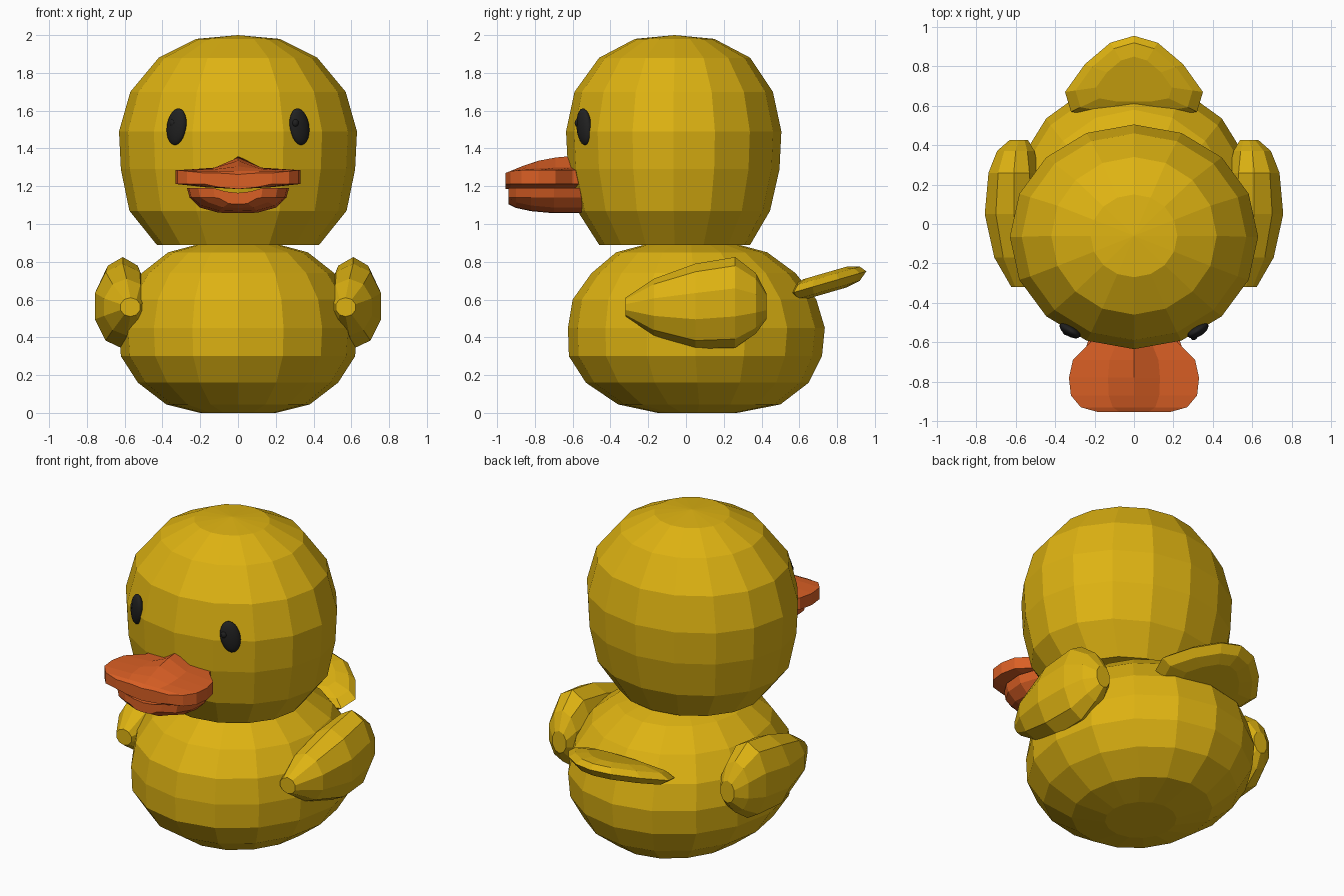
import bpy
import bmesh
from math import cos, sin, pi, radians

cube = bpy.data.objects.get("Cube")
if cube:
    bpy.data.objects.remove(cube, do_unlink=True)


def material(name, rgb):
    m = bpy.data.materials.new(name)
    m.use_nodes = True
    m.diffuse_color = (*rgb, 1)
    bsdf = next(n for n in m.node_tree.nodes if n.type == 'BSDF_PRINCIPLED')
    bsdf.inputs["Base Color"].default_value = (*rgb, 1)
    return m


yellow = material("duck_yellow", (0.73, 0.45, 0.006))
orange = material("beak_orange", (0.70, 0.115, 0.018))
black = material("eye_black", (0.015, 0.015, 0.015))


def loft(name, rings, mat):
    """Skin equal-length closed rings of points and cap both ends."""
    bm = bmesh.new()
    loops = [[bm.verts.new(p) for p in ring] for ring in rings]
    n = len(loops[0])
    for a, b in zip(loops, loops[1:]):
        for i in range(n):
            j = (i + 1) % n
            bm.faces.new((a[i], a[j], b[j], b[i]))
    bm.faces.new(loops[0])
    bm.faces.new(loops[-1])
    bmesh.ops.remove_doubles(bm, verts=bm.verts[:], dist=0.0005)
    bmesh.ops.recalc_face_normals(bm, faces=bm.faces[:])
    mesh = bpy.data.meshes.new(name)
    bm.to_mesh(mesh)
    bm.free()
    mesh.materials.append(mat)
    obj = bpy.data.objects.new(name, mesh)
    bpy.context.collection.objects.link(obj)
    return obj


def circle(n, phase=0.0):
    return [(cos(2 * pi * i / n + phase), sin(2 * pi * i / n + phase)) for i in range(n)]


def stacked(name, levels, mat):
    """Levels are (z, x radius, y centre, y radius)."""
    return loft(name, [[(rx * c, cy + ry * s, z) for c, s in circle(16)]
                       for z, rx, cy, ry in levels], mat)


# Body and head
stacked("body", [
    (0, .20, .06, .21), (.045, .38, .07, .43), (.16, .53, .06, .59),
    (.30, .62, .05, .67), (.45, .63, .055, .68), (.60, .60, .045, .645),
    (.74, .51, .04, .54), (.85, .37, .03, .40), (.89, .22, .03, .25)], yellow)
stacked("head", [
    (.89, .43, -.06, .40), (1.07, .575, -.065, .51), (1.29, .62, -.065, .56),
    (1.49, .63, -.065, .57), (1.70, .57, -.065, .525), (1.88, .42, -.06, .40),
    (1.98, .22, -.06, .21), (2.0, 0, -.06, 0)], yellow)

# Wings: plump paddles, narrow at the front
wing_sections = [
    (-.32, .57, .055, .56, .05), (-.17, .59, .125, .56, .15),
    (.05, .61, .155, .565, .225), (.26, .61, .135, .585, .24),
    (.37, .60, .10, .58, .16), (.425, .585, .05, .565, .07)]
for side, s in (("left", 1), ("right", -1)):
    loft(side + "_wing",
         [[(s * (cx + hx * c), y, cz + hz * v) for c, v in circle(10, pi / 10)]
          for y, cx, hx, cz, hz in wing_sections], yellow)

# Tail: tilted lens with a pointed rear edge
half = [(0, .955), (.12, .92), (.25, .81), (.35, .67), (.32, .57), (.15, .54)]
outline = half + [(-x, y) for x, y in reversed(half[1:])]


def tail_ring(scale, lift):
    pts = [(x * scale, .72 + (y - .72) * scale) for x, y in outline]
    return [(x, y, .635 + .29 * (y - .56) + lift) for x, y in pts]


loft("tail", [tail_ring(.55, -.055), tail_ring(.85, -.04), tail_ring(1, 0),
              tail_ring(.85, .035), tail_ring(.55, .055)], yellow)


def mirrored(y, profile):
    """Close a half section that starts and ends on the centre line."""
    right = [(x, y, z) for x, z in profile]
    return right + [(-x, y, z) for x, z in reversed(profile[1:-1])]


# Upper beak: (y, half width, side top, ridge top)
loft("upper_beak", [
    mirrored(y, [(0, 1.185), (w * .55, 1.195), (w, 1.212), (w, side),
                 (w * .4, side + .2 * (ridge - side)), (0, ridge)])
    for y, w, side, ridge in [
        (-.955, .18, 1.27, 1.262), (-.93, .27, 1.28, 1.28),
        (-.87, .32, 1.285, 1.305), (-.78, .33, 1.285, 1.335),
        (-.69, .31, 1.285, 1.352), (-.60, .22, 1.285, 1.36),
        (-.50, .20, 1.285, 1.36)]], orange)

# Lower beak: (y, half width, bottom)
loft("lower_beak", [
    mirrored(y, [(0, 1.165), (w * .5, 1.172), (w, 1.19), (w * .95, 1.14),
                 (w * .75, bottom + .03), (w * .38, bottom + .003), (0, bottom)])
    for y, w, bottom in [
        (-.94, .13, 1.105), (-.90, .21, 1.085), (-.82, .26, 1.068),
        (-.70, .27, 1.057), (-.50, .20, 1.057)]], orange)


def ball(name, loc, scale, rot):
    bpy.ops.mesh.primitive_uv_sphere_add(segments=20, ring_count=12, radius=1,
                                         location=loc, rotation=rot)
    obj = bpy.context.object
    obj.name = name
    obj.scale = scale
    obj.data.materials.append(black)
    bpy.ops.object.shade_smooth()


# Eyes: flattened ovals leaning inward, each with a small glint bump
for side, s in (("left", 1), ("right", -1)):
    ball(side + "_eye", (s * .325, -.54, 1.515), (.058, .03, .098),
         (0, radians(-10 * s), radians(32 * s)))
    ball(side + "_eye_glint", (s * .325 - .02, -.562 - .012 * s, 1.535),
         (.018, .014, .02), (0, 0, radians(32 * s)))
